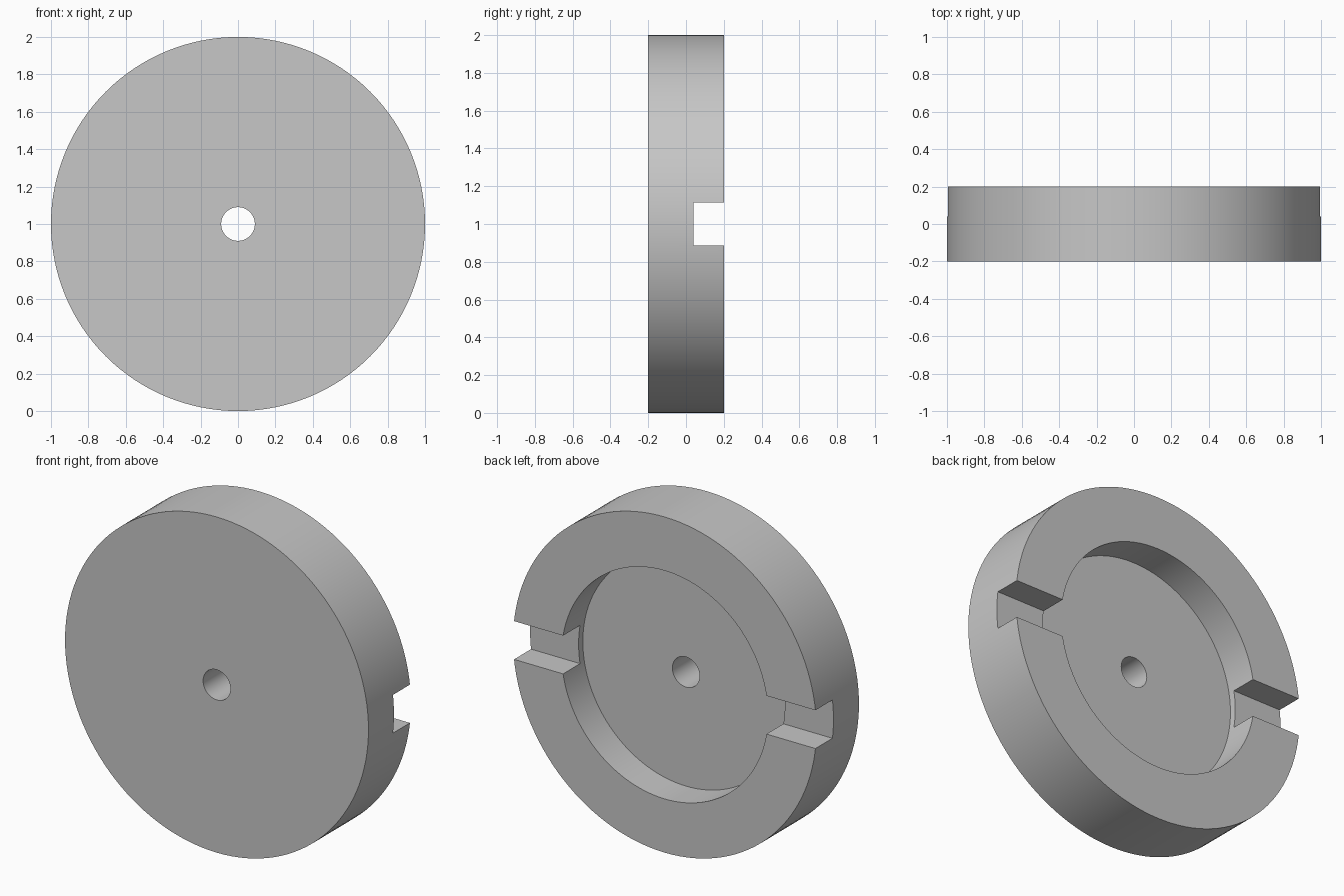
import bpy
import math

if "Cube" in bpy.data.objects:
    bpy.data.objects.remove(bpy.data.objects["Cube"], do_unlink=True)

CENTRE_Z = 1.0
BACK = 0.2          # y of the back face; the front face is at -BACK


def cylinder(name, radius, y0, y1, sides):
    """Cylinder along y between y0 and y1."""
    bpy.ops.mesh.primitive_cylinder_add(
        vertices=sides, radius=radius, depth=y1 - y0,
        location=(0, (y0 + y1) / 2, CENTRE_Z), rotation=(math.pi / 2, 0, 0))
    bpy.context.object.name = name
    return bpy.context.object


def cut(target, cutter):
    """Subtract the cutter from the target and discard it."""
    cutter.hide_render = True
    mod = target.modifiers.new(cutter.name, 'BOOLEAN')
    mod.operation = 'DIFFERENCE'
    mod.solver = 'EXACT'
    mod.object = cutter
    bpy.context.view_layer.objects.active = target
    bpy.ops.object.modifier_apply(modifier=mod.name)
    bpy.data.objects.remove(cutter, do_unlink=True)


# Plain grey metal
grey = bpy.data.materials.new("grey")
grey.use_nodes = True
colour = (0.57, 0.57, 0.57, 1)
grey.diffuse_color = colour
grey.node_tree.nodes["Principled BSDF"].inputs["Base Color"].default_value = colour

# Main disc
disc = cylinder("slotted_disc", 1.0, -BACK, BACK, 128)
disc.data.materials.append(grey)

# Round recess in the back
cut(disc, cylinder("recess_cutter", 0.68, 0.0, BACK + 0.1, 128))

# Slot across the back rim, slightly shallower than the recess
bpy.ops.mesh.primitive_cube_add(size=1, location=(0, 0.04 + 0.15, CENTRE_Z))
slot = bpy.context.object
slot.name = "slot_cutter"
slot.scale = (2.4, 0.3, 0.228)
cut(disc, slot)

# Centre hole
cut(disc, cylinder("hole_cutter", 0.09, -BACK - 0.1, BACK + 0.1, 64))

# Smooth the round walls, keep the rims sharp
bpy.ops.object.select_all(action='DESELECT')
disc.select_set(True)
bpy.context.view_layer.objects.active = disc
bpy.ops.object.shade_smooth_by_angle(angle=math.radians(30))
